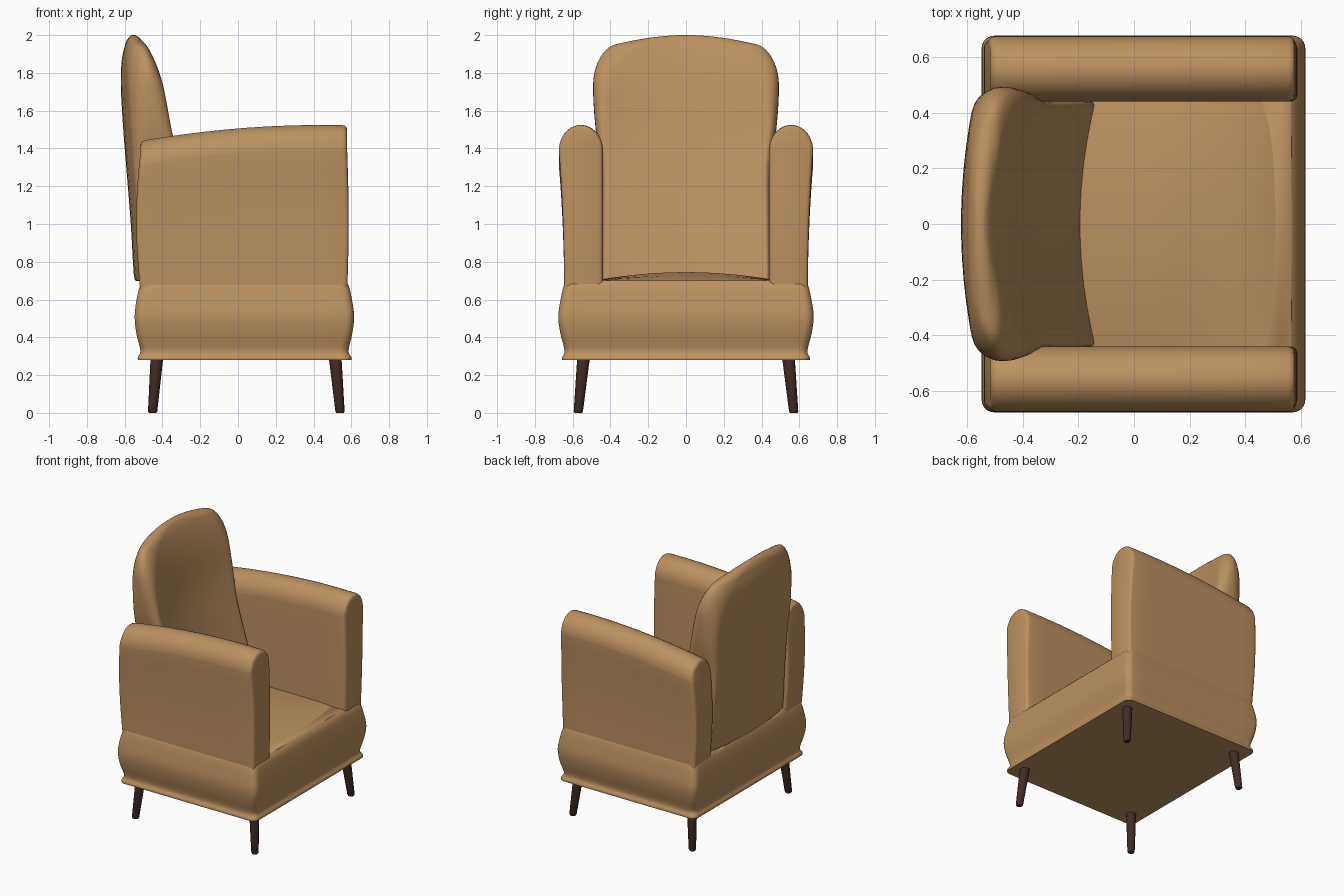
import bpy
import math

cube = bpy.data.objects.get("Cube")
if cube:
    bpy.data.objects.remove(cube)


def material(name, rgb):
    mat = bpy.data.materials.new(name)
    mat.use_nodes = True
    mat.diffuse_color = (*rgb, 1)
    mat.node_tree.nodes["Principled BSDF"].inputs["Base Color"].default_value = (*rgb, 1)
    return mat


TAN = material("tan upholstery", (0.50, 0.285, 0.115))
WOOD = material("dark wood", (0.055, 0.026, 0.019))


def add_object(name, verts, faces, mat, angle=50):
    mesh = bpy.data.meshes.new(name)
    mesh.from_pydata(verts, [], faces)
    mesh.materials.append(mat)
    obj = bpy.data.objects.new(name, mesh)
    bpy.context.collection.objects.link(obj)
    bpy.ops.object.select_all(action="DESELECT")
    obj.select_set(True)
    bpy.context.view_layer.objects.active = obj
    bpy.ops.object.mode_set(mode="EDIT")
    bpy.ops.mesh.select_all(action="SELECT")
    bpy.ops.mesh.normals_make_consistent(inside=False)
    bpy.ops.object.mode_set(mode="OBJECT")
    bpy.ops.object.shade_smooth_by_angle(angle=math.radians(angle))
    return obj


def loft(name, rings, mat, angle=50):
    """Skin closed rings; each end is closed with strips between mirrored points."""
    n = len(rings[0])
    verts = [p for ring in rings for p in ring]
    faces = []
    for k in range(len(rings) - 1):
        for i in range(n):
            j = (i + 1) % n
            faces.append((k * n + i, k * n + j, (k + 1) * n + j, (k + 1) * n + i))
    for o in (0, (len(rings) - 1) * n):
        for i in range(n // 2 - 1):
            faces.append((o + i, o + i + 1, o + n - 2 - i, o + n - 1 - i))
    return add_object(name, verts, faces, mat, angle)


def smooth_rows(rows, steps):
    """Catmull-Rom interpolation of profile rows."""
    out = []
    for i in range(len(rows) - 1):
        quad = [rows[max(i - 1, 0)], rows[i], rows[i + 1], rows[min(i + 2, len(rows) - 1)]]
        for s in range(steps):
            t = s / steps
            out.append([b + t / 2 * (c - a + t * (2 * a - 5 * b + 4 * c - d + t * (3 * (b - c) + d - a)))
                        for a, b, c, d in zip(*quad)])
    return out + [list(rows[-1])]


def rounded_ring(z, x0, x1, h, rx, ry, bend=0):
    """Rounded rectangle at height z, its sides swept forward by bend."""
    fr = (0.1, 0.3, 0.5, 0.7, 0.9)
    arc = [math.pi / 12 * k for k in range(7)]
    half = [(x1, f * (h - ry)) for f in fr]
    half += [(x1 - rx + rx * math.cos(a), h - ry + ry * math.sin(a)) for a in arc]
    half += [(x1 - rx + f * (x0 - x1 + 2 * rx), h) for f in fr]
    half += [(x0 + rx - rx * math.sin(a), h - ry + ry * math.cos(a)) for a in arc]
    half += [(x0, f * (h - ry)) for f in reversed(fr)]
    ring = half + [(x, -y) for x, y in reversed(half)]
    return [(x + bend * (y / 0.46) ** 2, y, z) for x, y in ring]


# Base with a flared hem and a soft bulge: z, back, front, half width
base = [(0.28, -0.53, 0.60, 0.655), (0.295, -0.53, 0.60, 0.655),
        (0.33, -0.517, 0.585, 0.643), (0.42, -0.538, 0.605, 0.665),
        (0.51, -0.547, 0.615, 0.676), (0.60, -0.537, 0.603, 0.664),
        (0.67, -0.52, 0.587, 0.648), (0.70, -0.50, 0.565, 0.63)]
loft("base", [rounded_ring(*r, 0.045, 0.045) for r in smooth_rows(base, 4)], TAN)


# Crowned seat, rolling down at the front and back edges
NX, NY = 24, 16
seat_verts = []
for i in range(NX + 1):
    x = -0.52 + 1.105 * i / NX
    for j in range(NY + 1):
        v = 2 * j / NY - 1
        drop = max(0, (x - 0.3) / 0.285) ** 3 * 0.035 + max(0, (-0.42 - x) / 0.1) ** 2 * 0.045
        crown = 0.04 * (1 - v * v) * min(1, (0.62 - x) / 0.5)
        seat_verts.append((x, 0.46 * v, 0.705 + crown - drop))
W = NY + 1
add_object("seat", seat_verts, [(i * W + j, (i + 1) * W + j, (i + 1) * W + j + 1, i * W + j + 1)
                                for i in range(NX) for j in range(NY)], TAN)


# Arms: rounded upright profile carried from back to front
def arm_ring(x, inset, side):
    top = 1.525 - 0.085 * ((0.45 - x) / 0.965) ** 2
    shoulder = top - 0.135
    outer = [(0.645 + 0.028 * t ** 2, 0.64 + t * (shoulder - 0.64)) for t in (k / 8 for k in range(9))]
    inner = [(0.44, z) for y, z in outer]
    arc = [math.pi * (k + 0.5) / 16 for k in range(16)]
    roll = [(0.5565 + 0.1165 * math.cos(a), shoulder + 0.135 * math.sin(a)) for a in arc]
    ring = []
    for y, z in outer + roll + inner[::-1]:
        u = min(1, max(0, (z - 0.64) / 0.75))
        bulge = math.sin(math.pi * u) * (-0.022 if x < -0.45 else 0.008 if x > 0.5 else 0)
        shrink = 1 - inset / 0.117
        zz = z - inset * min(1, max(0, (z - shoulder) / 0.135))
        ring.append((x + bulge, side * (0.5565 + (y - 0.5565) * shrink), zz))
    return ring


stations = [(-0.517, 0.022), (-0.513, 0.01), (-0.505, 0.003), (-0.49, 0)]
stations += [(-0.42 + 0.12 * k, 0) for k in range(8)]
stations += [(0.555, 0), (0.567, 0.003), (0.574, 0.01), (0.578, 0.022)]
for label, side in (("left", 1), ("right", -1)):
    loft(label + "_arm", [arm_ring(x, i, side) for x, i in stations], TAN, 60)


# Backrest: z, back, front, half width, corner radii along x and y
back = [(0.70, -0.535, -0.185, 0.438, 0.02, 0.02), (0.73, -0.552, -0.19, 0.44, 0.02, 0.02),
        (1.0, -0.568, -0.262, 0.44, 0.03, 0.025), (1.3, -0.592, -0.345, 0.445, 0.05, 0.035),
        (1.5, -0.608, -0.395, 0.478, 0.08, 0.05), (1.7, -0.62, -0.43, 0.492, 0.09, 0.08),
        (1.8, -0.62, -0.452, 0.485, 0.08, 0.11), (1.88, -0.614, -0.475, 0.455, 0.065, 0.14),
        (1.94, -0.60, -0.497, 0.40, 0.05, 0.17), (1.965, -0.592, -0.51, 0.31, 0.04, 0.17),
        (1.985, -0.58, -0.523, 0.20, 0.027, 0.12), (1.997, -0.568, -0.537, 0.09, 0.015, 0.06),
        (2.0, -0.56, -0.548, 0.03, 0.005, 0.02)]
loft("backrest", [rounded_ring(*r, 0.05) for r in smooth_rows(back, 3)], TAN)


# Splayed tapered legs
def disc(x, y, z, r, n=16):
    return [(x + r * math.cos(a), y + r * math.sin(a), z)
            for a in (2 * math.pi * (k + 0.5) / n for k in range(n))]


for xn, x_top, x_foot in (("front", 0.515, 0.54), ("back", -0.43, -0.452)):
    for yn, s in (("left", 1), ("right", -1)):
        loft(xn + "_" + yn + "_leg",
             [disc(x_foot, s * 0.57, 0, 0.02), disc(x_foot, s * 0.57, 0.008, 0.025),
              disc(x_top, s * 0.543, 0.285, 0.034)], WOOD, 40)
